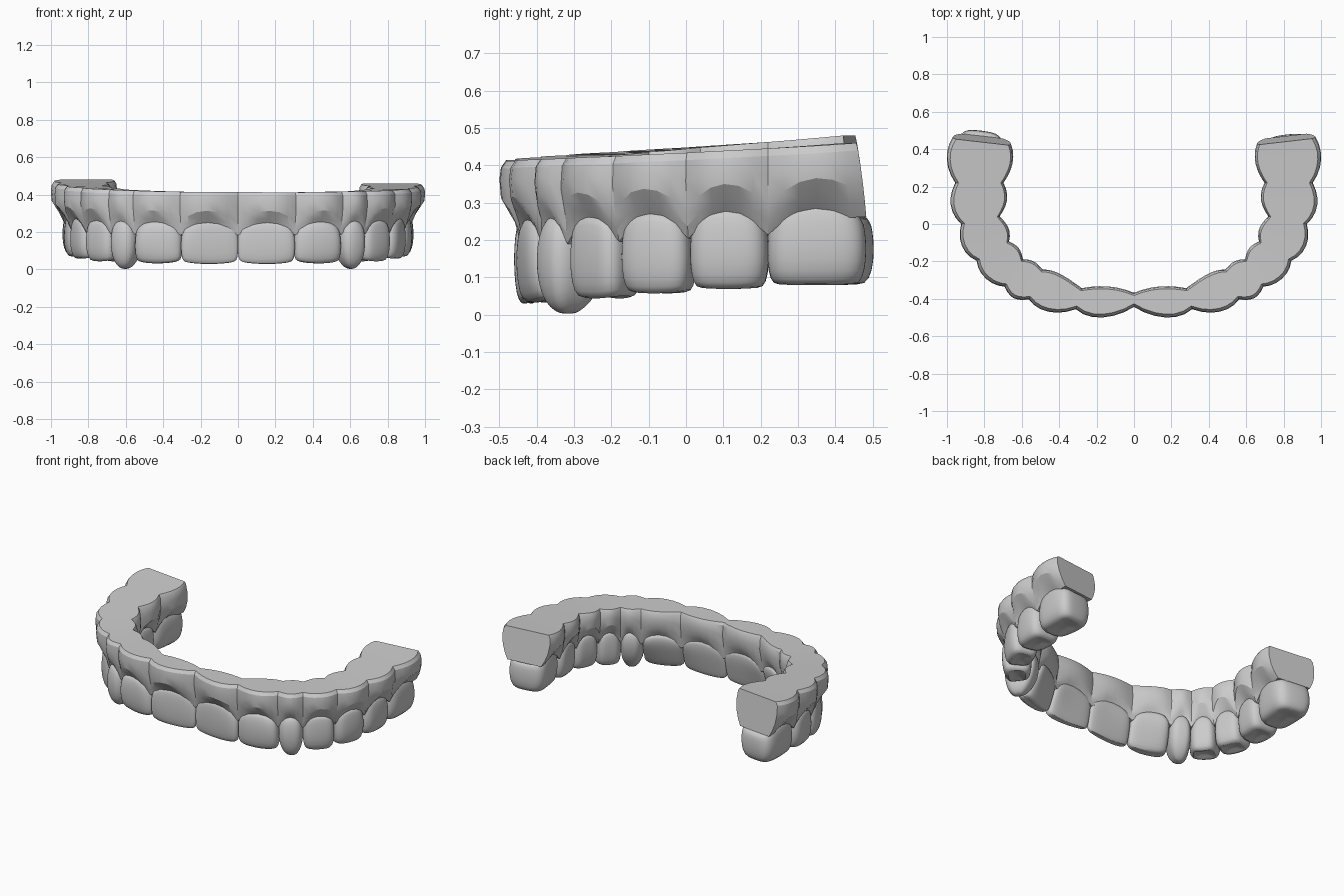
import bpy, bmesh, math
from mathutils import Vector

if "Cube" in bpy.data.objects:
    bpy.data.objects.remove(bpy.data.objects["Cube"])

# Outer and inner arch points at the borders between teeth, midline to last molar
OUT = [(0, -.44), (.31, -.452), (.56, -.4), (.69, -.332), (.838, -.195), (.92, .0), (.952, .22), (.965, .485)]
INN = [(0, -.37), (.28, -.345), (.49, -.245), (.595, -.19), (.67, -.095), (.72, .04), (.70, .22), (.66, .45)]
BULGE_OUT = [.048, .036, .024, .028, .033, .036, .037]
BULGE_IN = [.03, .025, .02, .025, .03, .035, .03]
NAMES = ["central_incisor", "lateral_incisor", "canine", "first_premolar",
         "second_premolar", "first_molar", "second_molar"]
BOTTOM = [.028, .031, .0, .036, .05, .062, .072]
EDGE_CURVE = [.014, .016, .03, .012, .008, .006, .004]
# Front and back limits of each crown as a share of the arch thickness
LIMITS = [(0, 1), (0, 1), (.02, .98), (.03, .93), (.05, .92), (.07, .92), (.09, .88)]

# Tooth rings: (height fraction, width scale, front depth, back depth)
INCISOR = [(.0, .6, .24, .36), (.0, .88, .1, .5), (.07, .97, -.02, .6), (.35, 1.0, -.1, .8),
           (.65, 1.0, -.1, 1.0), (.85, .97, -.04, 1.04), (1.0, .9, .08, .95)]
CANINE = [(.0, .3, .25, .45), (.05, .65, .08, .6), (.17, .9, -.05, .8), (.4, 1.0, -.13, .98),
          (.7, 1.0, -.12, 1.05), (.88, .97, -.04, 1.0), (1.0, .9, .08, .9)]
MOLAR = [(.09, .3, .4, .6), (.0, .78, .18, .82), (.07, .94, .05, .95), (.3, 1.01, -.02, 1.02),
         (.6, 1.01, -.02, 1.03), (.85, .97, .02, 1.0), (1.0, .9, .08, .92)]

grey = bpy.data.materials.new("plain grey")
grey.diffuse_color = (.6, .6, .6, 1)
grey.use_nodes = True
grey.node_tree.nodes["Principled BSDF"].inputs["Base Color"].default_value = grey.diffuse_color


def curve(pts, u):
    """Smooth curve through the border points, mirrored for negative u."""
    s, u = (-1 if u < 0 else 1), abs(u)
    n = len(pts) - 1
    p = [Vector(q) for q in pts]
    if u > n:
        q = p[n] + (p[n] - p[n - 1]) * (u - n)
    else:
        i = min(int(u), n - 1)
        t = u - i
        a = p[i - 1] if i else Vector((-p[1].x, p[1].y))
        d = p[i + 2] if i + 2 <= n else p[n] * 2 - p[n - 1]
        b, c = p[i], p[i + 1]
        q = .5 * (2 * b + (c - a) * t + (2 * a - 5 * b + 4 * c - d) * t * t
                  + (3 * b - a - 3 * c + d) * t ** 3)
    return Vector((q.x * s, q.y))


def skin(name, rings, angle):
    """Loft closed rings into a capped solid."""
    bm = bmesh.new()
    vs = [[bm.verts.new(p) for p in r] for r in rings]
    n = len(rings[0])
    for a, b in zip(vs, vs[1:]):
        for k in range(n):
            bm.faces.new((a[k], a[(k + 1) % n], b[(k + 1) % n], b[k]))
    bm.faces.new(vs[0])
    bm.faces.new(vs[-1])
    bmesh.ops.recalc_face_normals(bm, faces=bm.faces)
    me = bpy.data.meshes.new(name)
    bm.to_mesh(me)
    bm.free()
    me.materials.append(grey)
    ob = bpy.data.objects.new(name, me)
    bpy.context.collection.objects.link(ob)
    bpy.ops.object.select_all(action='DESELECT')
    ob.select_set(True)
    bpy.context.view_layer.objects.active = ob
    bpy.ops.object.shade_smooth_by_angle(angle=math.radians(angle))
    return ob


def margin(y, b):
    return .18 + .06 * b + .05 * (y + .45)


# Gum: scalloped cross-section swept round the arch
STEPS = 6
rings = []
for k in range(-7 * STEPS, 7 * STEPS + 1):
    u = k / STEPS
    i = min(int(abs(u)), 6)
    t = 2 * (abs(u) - i) - 1
    b = 1 - t * t
    o, inn = curve(OUT, u), curve(INN, u)
    n = (o - inn).normalized()
    thick = (o - inn).length
    bo, bi = BULGE_OUT[i] * b, BULGE_IN[i] * b
    if i == 6 and t > 0:                      # higher end behind the last molar
        b = max(b, .6)
    y = (o.y + inn.y) / 2
    top = .41 + .065 * (y + .45) - .01 * u / 7
    ridge = .245 + .065 * b + .07 * (y + .45)
    low = margin(y, b)
    inset = .1 * thick + .012 * max(0, min(1, abs(u) - 3))
    drop = .012 * (1 - b)                     # ridge tucks in between teeth
    prof = [(o, bo - .014, top), (o, bo, top - .02), (o, bo + .004, (top + ridge) / 2),
            (o, bo - drop, ridge), (o, (bo - inset) * .45 - drop * .5, ridge * .45 + low * .55), (o, -inset, low),
            (inn, inset, low), (inn, (inset - bi) * .45 + drop * .5, ridge * .45 + low * .55), (inn, drop - bi, ridge),
            (inn, -bi - .002, (top + ridge) / 2), (inn, -bi + .003, top - .015), (inn, -bi + .012, top)]
    ring = []
    for base, off, z in prof:
        p = base + n * off
        lean = -.15 * (z - .28) * max(0, abs(u) - 6) ** 2
        ring.append((p.x, p.y + lean, z))
    rings.append(ring)
skin("gum", rings, 25)

# Teeth: rounded-box lofts that follow the arch, on both sides
SEG = 28
for i, name in enumerate(NAMES):
    levels = INCISOR if i < 2 else CANINE if i == 2 else MOLAR
    lim0, lim1 = LIMITS[i]
    for side, sgn in (("right", 1), ("left", -1)):
        ymid = curve(OUT, i + .5).y
        top = margin(ymid, 1) + .035
        rings = []
        for h, st, v0, v1 in levels:
            ring = []
            for k in range(SEG):
                a = 2 * math.pi * k / SEG
                c, s = math.cos(a), math.sin(a)
                e = 2 / 3.6
                t = math.copysign(abs(c) ** e, c) * st * 1.02
                v = math.copysign(abs(s) ** e, s)
                v = (v0 + v1) / 2 + v * (v1 - v0) / 2
                v = lim0 + v * (lim1 - lim0)
                u = i + .5 + t * .5
                if i == 6 and t > 0:          # the left rear molar reaches further back
                    u += t * (.03 if sgn > 0 else .11)
                p = curve(OUT, u).lerp(curve(INN, u), v)
                z = BOTTOM[i] + h * (top - BOTTOM[i])
                z += EDGE_CURVE[i] * t * t * (1 - h)      # curved biting edge
                z -= .055 * t * t * h * h                 # arched neck
                ring.append((p.x * sgn, p.y, z))
            rings.append(ring)
        ob = skin(f"{side}_{name}", rings, 50)
        sub = ob.modifiers.new("round", 'SUBSURF')
        sub.levels = sub.render_levels = 1
